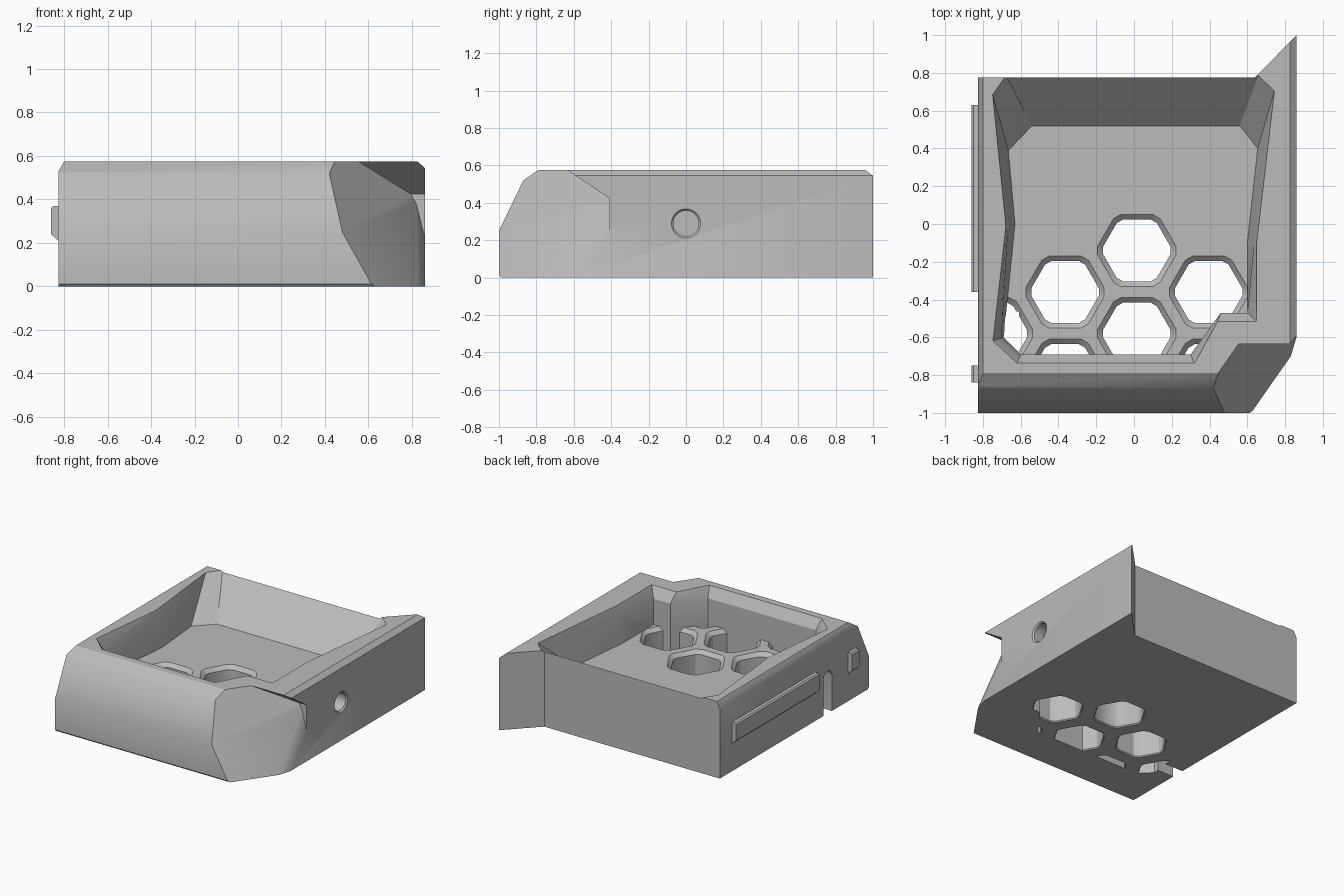
import bpy
import bmesh
import math
from mathutils import Vector

cube = bpy.data.objects.get("Cube")
if cube:
    bpy.data.objects.remove(cube, do_unlink=True)

grey = bpy.data.materials.new("plain grey")
grey.use_nodes = True
grey.diffuse_color = (0.5, 0.5, 0.5, 1)
grey.node_tree.nodes["Principled BSDF"].inputs["Base Color"].default_value = (0.5, 0.5, 0.5, 1)


def loft(bm, rings):
    """Closed solid through a list of equal-length point rings."""
    rows = [[bm.verts.new(p) for p in ring] for ring in rings]
    n = len(rows[0])
    for low, high in zip(rows, rows[1:]):
        for i in range(n):
            j = (i + 1) % n
            bm.faces.new((low[i], low[j], high[j], high[i]))
    bm.faces.new(rows[0][::-1])
    bm.faces.new(rows[-1])


def flat_ring(points, z):
    return [(x, y, z) for x, y in points]


def trim(bm, point, normal):
    """Remove everything beyond a plane and cap the cut."""
    cut = bmesh.ops.bisect_plane(
        bm, geom=bm.verts[:] + bm.edges[:] + bm.faces[:], dist=1e-5,
        plane_co=point, plane_no=Vector(normal).normalized(), clear_outer=True)
    edges = [e for e in cut["geom_cut"] if isinstance(e, bmesh.types.BMEdge)]
    if edges:
        bmesh.ops.edgeloop_fill(bm, edges=edges)


def finish(name, bm):
    bmesh.ops.recalc_face_normals(bm, faces=bm.faces[:])
    mesh = bpy.data.meshes.new(name)
    bm.to_mesh(mesh)
    bm.free()
    mesh.materials.append(grey)
    ob = bpy.data.objects.new(name, mesh)
    bpy.context.collection.objects.link(ob)
    return ob


def solid(name, *ring_sets):
    bm = bmesh.new()
    for rings in ring_sets:
        loft(bm, rings)
    return finish(name, bm)


def combine(target, tool, operation):
    """Apply a boolean and delete the tool."""
    tool.hide_render = True
    mod = target.modifiers.new("cut", 'BOOLEAN')
    mod.operation = operation
    mod.solver = 'EXACT'
    mod.object = tool
    bpy.context.view_layer.objects.active = target
    bpy.ops.object.modifier_apply(modifier=mod.name)
    bpy.data.objects.remove(tool, do_unlink=True)


# Tray body with pointed rear fin, trimmed along its outer edges
LEFT, RIGHT, BACK, TOP, FLOOR = -0.825, 0.86, 0.775, 0.575, 0.305
outline = [(LEFT, -1), (RIGHT, -1), (RIGHT, 1), (0.64, BACK), (LEFT, BACK)]
bm = bmesh.new()
loft(bm, [flat_ring(outline, 0), flat_ring(outline, TOP)])
for point, normal in [
        ((0, -1, 0.25), (0, -0.27, 0.13)),
        ((0, -0.87, 0.52), (0, -0.055, 0.08)),
        ((0, -1, 0.012), (0, -1, -1)),
        ((LEFT, 0, 0.53), (-0.045, 0, 0.025)),
        ((RIGHT, 0, 0.545), (0.03, 0, 0.035)),
        ((0, 0.96, TOP), (0, 0.03, 0.04))]:
    trim(bm, point, normal)
tray = finish("tray_body", bm)

# Angled front corner, leaving an overhanging lip under the side wall
slant, side, lip = (0.3, -0.21, 0.168), (0.1, -0.03, 0.0255), (0, 0.14, 0.21)
for start, normal in [((0.62, -1, 0), slant), ((0.86, -0.6, 0), side)]:
    bm = bmesh.new()
    bmesh.ops.create_cube(bm, size=4)
    trim(bm, start, -Vector(normal))
    trim(bm, (0, -0.62, 0.565), lip)
    trim(bm, (0, -0.41, 0), (0, 1, 0))
    combine(tray, finish("corner_cutter", bm), 'DIFFERENCE')

# Cavity: floor outline, rim outline, and how far the middle ring opens
lean = (0.5 - FLOOR) / (0.58 - FLOOR)
cavity = [
    ((-0.54, 0.52), (-0.68, 0.79), lean), ((0.56, 0.52), (0.66, 0.79), lean),
    ((0.655, 0.40), (0.745, 0.71), lean), ((0.60, -0.10), (0.65, -0.10), lean),
    ((0.60, -0.47), (0.65, -0.52), 0), ((0.46, -0.47), (0.44, -0.52), 0),
    ((0.30, -0.69), (0.32, -0.74), 0), ((-0.60, -0.69), (-0.62, -0.74), 0),
    ((-0.69, -0.60), (-0.75, -0.62), 0.2), ((-0.63, 0), (-0.68, 0), lean),
    ((-0.665, 0.39), (-0.75, 0.69), lean)]
base = [low for low, high, t in cavity]
middle = [Vector(low).lerp(Vector(high), t) for low, high, t in cavity]
rim = [high for low, high, t in cavity]
combine(tray, solid("cavity_cutter", [
    flat_ring(base, FLOOR), flat_ring(middle, 0.5), flat_ring(rim, 0.58)]), 'DIFFERENCE')


# Honeycomb openings through the floor, clipped to the cavity outline
def hexagon(cx, cy, radius, z):
    corners = [Vector((cx + radius * math.cos(k * math.pi / 3),
                       cy + radius * math.sin(k * math.pi / 3), z)) for k in range(6)]
    ring = []
    for k in range(6):
        ring.append(corners[k].lerp(corners[k - 1], 0.12))
        ring.append(corners[k].lerp(corners[(k + 1) % 6], 0.12))
    return ring


PITCH = 0.44
cells = [(0, 0), (-1, -0.5), (1, -0.5), (0, -1), (-1, -1.5), (1, -1.5), (-2, -1)]
steps = [(-0.01, 0.205), (0.008, 0.19), (FLOOR - 0.027, 0.19), (FLOOR + 0.01, 0.232)]
holes = solid("honeycomb_cutter", *[
    [hexagon(0.015 + i * 0.38, -0.14 + j * PITCH, r, z) for z, r in steps]
    for i, j in cells])
clip = solid("clip_helper", [flat_ring(base, -0.1), flat_ring(base, 0.4)])
combine(holes, clip, 'INTERSECT')
combine(tray, holes, 'DIFFERENCE')


# Round pocket in the right wall
def circle(x, radius):
    return [(x, radius * math.cos(a * math.pi / 16), 0.29 + radius * math.sin(a * math.pi / 16))
            for a in range(32)]


combine(tray, solid("pocket_cutter", [
    circle(0.77, 0.068), circle(0.85, 0.068), circle(0.87, 0.088)]), 'DIFFERENCE')

# Arched cable slot in the left wall
arch = [(-0.56, -0.05), (-0.46, -0.05)] + [
    (-0.51 + 0.05 * math.cos(a * math.pi / 8), 0.27 + 0.05 * math.sin(a * math.pi / 8))
    for a in range(9)]
combine(tray, solid("slot_cutter", [[(x, y, z) for y, z in arch] for x in (-0.9, -0.61)]),
        'DIFFERENCE')

# Raised rail and small catch on the left wall
profile = [(-0.815, 0.37), (-0.85, 0.37), (-0.86, 0.36), (-0.86, 0.24), (-0.815, 0.20)]
parts = [tray]
for name, y0, y1 in [("side_rail", -0.36, 0.63), ("side_catch", -0.84, -0.75)]:
    parts.append(solid(name, [[(x, y, z) for x, z in profile] for y in (y0, y1)]))

# Soft shading on shallow bends only
bpy.ops.object.select_all(action='DESELECT')
for ob in parts:
    ob.select_set(True)
bpy.context.view_layer.objects.active = tray
bpy.ops.object.shade_smooth_by_angle(angle=math.radians(30))
